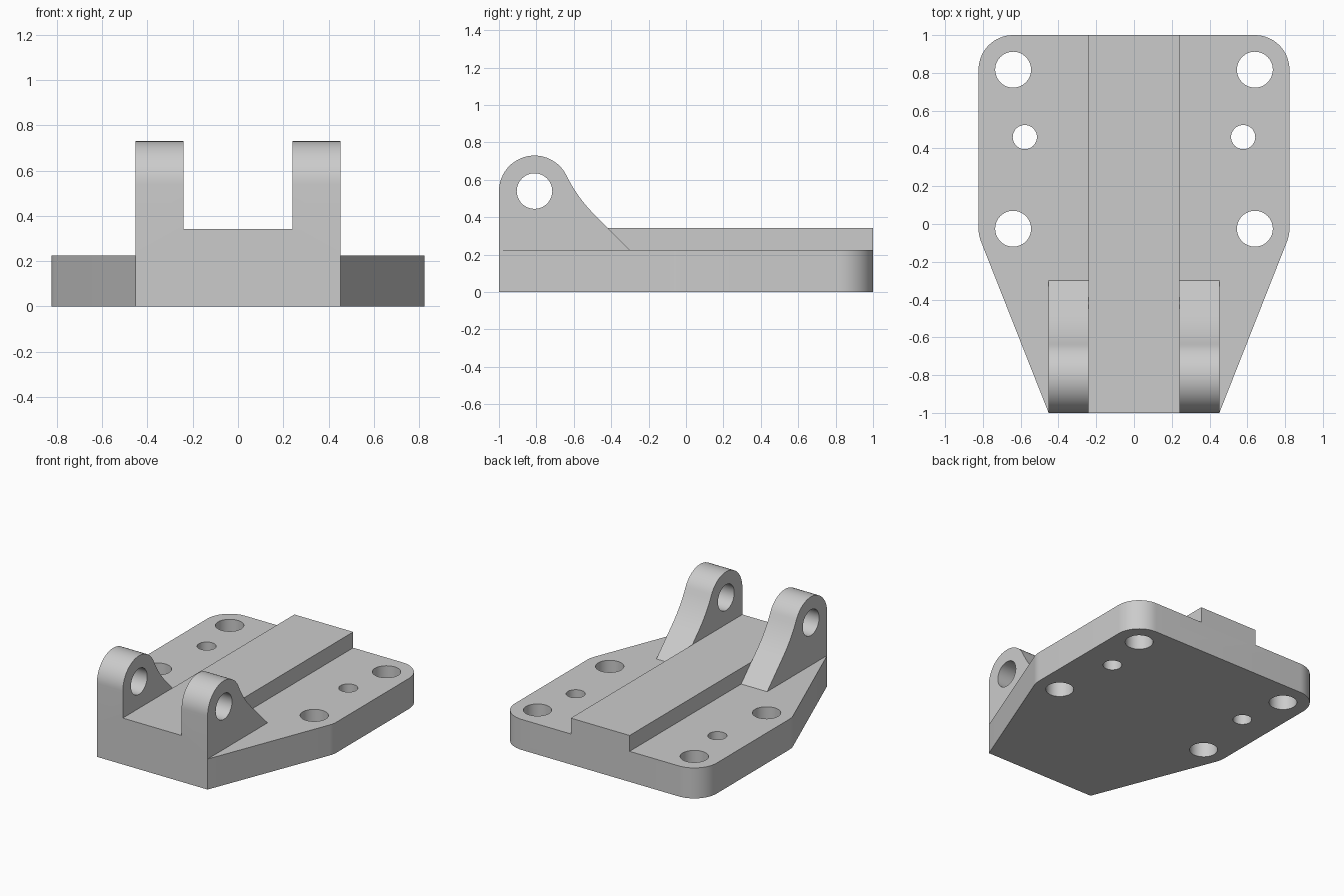
import bpy, bmesh, math
from mathutils import Vector

if "Cube" in bpy.data.objects:
    bpy.data.objects.remove(bpy.data.objects["Cube"])

metal = bpy.data.materials.new("light grey metal")
metal.diffuse_color = (0.6, 0.6, 0.6, 1)
metal.use_nodes = True
metal.node_tree.nodes["Principled BSDF"].inputs["Base Color"].default_value = metal.diffuse_color


def arc(cx, cy, r, start, end, steps):
    """Points along an arc, angles in degrees."""
    angles = [math.radians(start + (end - start) * i / steps) for i in range(steps + 1)]
    return [(cx + r * math.cos(a), cy + r * math.sin(a)) for a in angles]


def prism(name, profile, low, high, axis="z"):
    """Extrude a closed profile along z (profile in x, y) or x (profile in y, z)."""
    def place(p, h):
        return (p[0], p[1], h) if axis == "z" else (h, p[0], p[1])
    bm = bmesh.new()
    face = bm.faces.new([bm.verts.new(place(p, low)) for p in profile])
    ext = bmesh.ops.extrude_face_region(bm, geom=[face])
    verts = [g for g in ext["geom"] if isinstance(g, bmesh.types.BMVert)]
    bmesh.ops.translate(bm, verts=verts, vec=Vector(place((0, 0), high - low)))
    bmesh.ops.recalc_face_normals(bm, faces=bm.faces)
    mesh = bpy.data.meshes.new(name)
    bm.to_mesh(mesh)
    bm.free()
    mesh.materials.append(metal)
    obj = bpy.data.objects.new(name, mesh)
    bpy.context.collection.objects.link(obj)
    return obj


def combine(target, tool, operation):
    """Apply a boolean and remove the tool."""
    bpy.context.view_layer.objects.active = target
    mod = target.modifiers.new("join", "BOOLEAN")
    mod.operation, mod.solver, mod.object = operation, "EXACT", tool
    bpy.ops.object.modifier_apply(modifier=mod.name)
    bpy.data.objects.remove(tool)


# Tapered base plate with rounded corners
right = [(0.452, -1)] + arc(0.64, -0.025, 0.183, -21.5, 0, 5) + arc(0.64, 0.817, 0.183, 0, 90, 16)
body = prism("hinge_bracket", right + [(-x, y) for x, y in reversed(right)], 0, 0.225)

# Raised central rail
rail = prism("rail", [(-0.24, -1), (0.24, -1), (0.24, 1), (-0.24, 1)], 0.1, 0.342)
combine(body, rail, "UNION")

# Pair of hinge lugs: round nose, concave sweep, straight foot
lug_profile = ([(-1, 0.1), (-1, 0.54)] + arc(-0.81, 0.54, 0.19, 180, 26.2, 28)[1:]
               + arc(0.065, 0.97, 0.785, 206.2, 225, 10)[1:] + [(-0.3, 0.225), (-0.3, 0.1)])
for low, high in ((-0.452, -0.24), (0.24, 0.452)):
    combine(body, prism("lug", lug_profile, low, high, "x"), "UNION")

# Hinge pin bore through both lugs
combine(body, prism("bore", arc(-0.81, 0.54, 0.095, 0, 352.5, 47), -0.6, 0.6, "x"), "DIFFERENCE")

# Mounting holes through the plate
for side in (-1, 1):
    for x, y, r in ((0.64, 0.817, 0.095), (0.578, 0.46, 0.064), (0.64, -0.025, 0.095)):
        hole = prism("hole", arc(side * x, y, r, 0, 352.5, 47), -0.1, 0.4)
        combine(body, hole, "DIFFERENCE")

# Clean up flat faces, then smooth the curved ones
bm = bmesh.new()
bm.from_mesh(body.data)
bmesh.ops.remove_doubles(bm, verts=bm.verts, dist=0.0005)
bmesh.ops.dissolve_limit(bm, angle_limit=0.005, verts=bm.verts, edges=bm.edges)
bm.to_mesh(body.data)
bm.free()
body.select_set(True)
bpy.context.view_layer.objects.active = body
bpy.ops.object.shade_smooth_by_angle(angle=math.radians(20))
